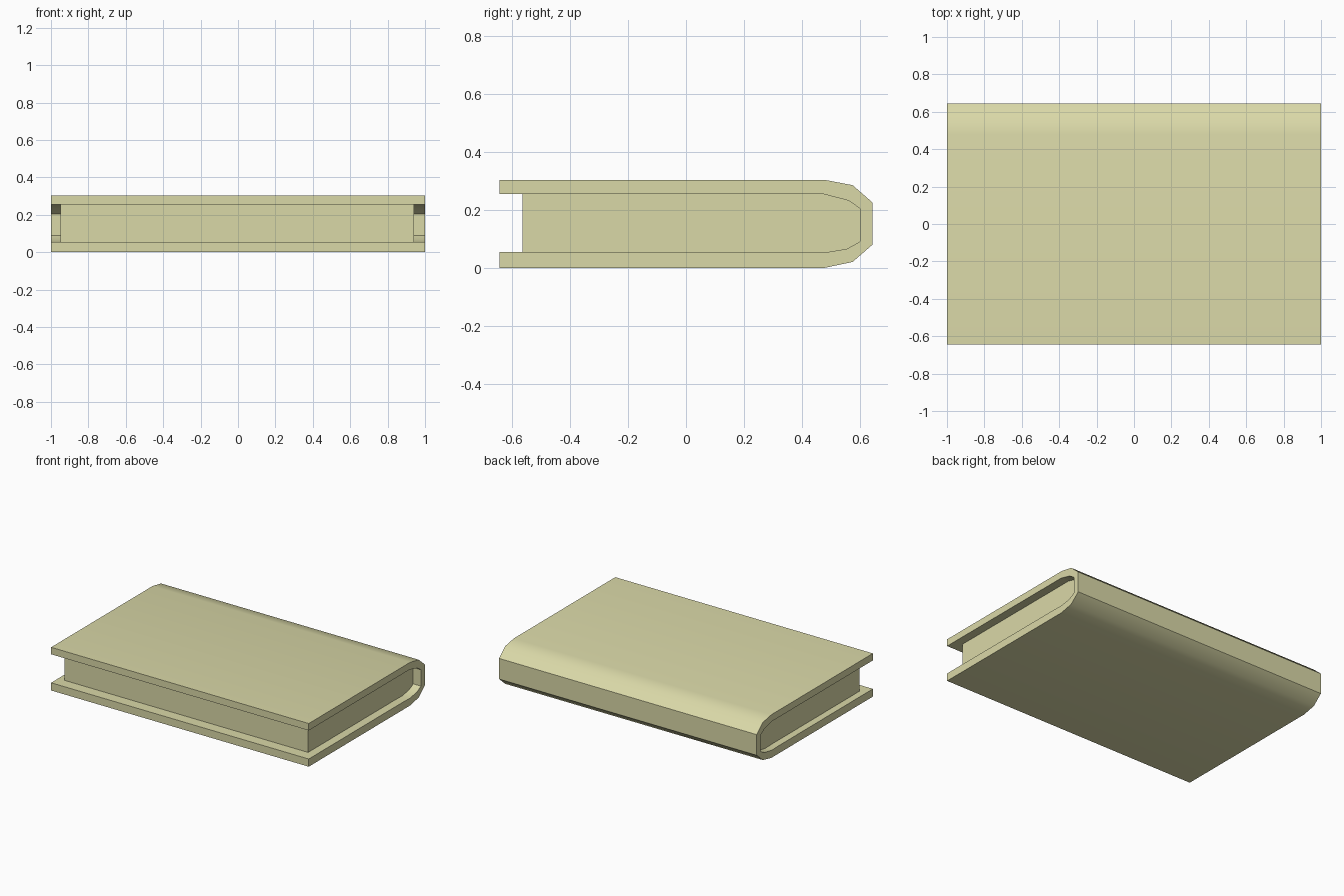
import bpy, bmesh, math

if "Cube" in bpy.data.objects:
    bpy.data.objects.remove(bpy.data.objects["Cube"])

mat = bpy.data.materials.new("book_khaki")
mat.diffuse_color = (0.70, 0.69, 0.39, 1)
mat.use_nodes = True
mat.node_tree.nodes["Principled BSDF"].inputs["Base Color"].default_value = mat.diffuse_color


def extrude_profile(name, profile, x0, x1):
    """Solid made by sweeping a closed (y, z) profile along x."""
    bm = bmesh.new()
    face = bm.faces.new([bm.verts.new((x0, y, z)) for y, z in profile])
    new = bmesh.ops.extrude_face_region(bm, geom=[face])["geom"]
    verts = [g for g in new if isinstance(g, bmesh.types.BMVert)]
    bmesh.ops.translate(bm, verts=verts, vec=(x1 - x0, 0, 0))
    bmesh.ops.recalc_face_normals(bm, faces=bm.faces)
    me = bpy.data.meshes.new(name)
    bm.to_mesh(me)
    bm.free()
    me.materials.append(mat)
    ob = bpy.data.objects.new(name, me)
    bpy.context.collection.objects.link(ob)
    bpy.ops.object.select_all(action='DESELECT')
    ob.select_set(True)
    bpy.context.view_layer.objects.active = ob
    bpy.ops.object.shade_smooth_by_angle(angle=math.radians(38))
    return ob


# Cover: two boards joined by a faceted round spine
outer = [(-0.644, 0), (0.48, 0), (0.575, 0.02), (0.644, 0.08),
         (0.644, 0.225), (0.575, 0.285), (0.48, 0.303), (-0.644, 0.303)]
inner = [(-0.644, 0.254), (0.475, 0.254), (0.56, 0.232), (0.60, 0.205),
         (0.60, 0.09), (0.555, 0.065), (0.475, 0.052), (0.40, 0.054),
         (-0.644, 0.054)]
extrude_profile("cover", outer + inner, -1, 1)

# Page block: follows the inside of the spine, short of the cover edges
pages = [(-0.565, 0.254)] + inner[1:-1] + [(-0.565, 0.054)]
extrude_profile("page_block", pages, -0.95, 0.94)
